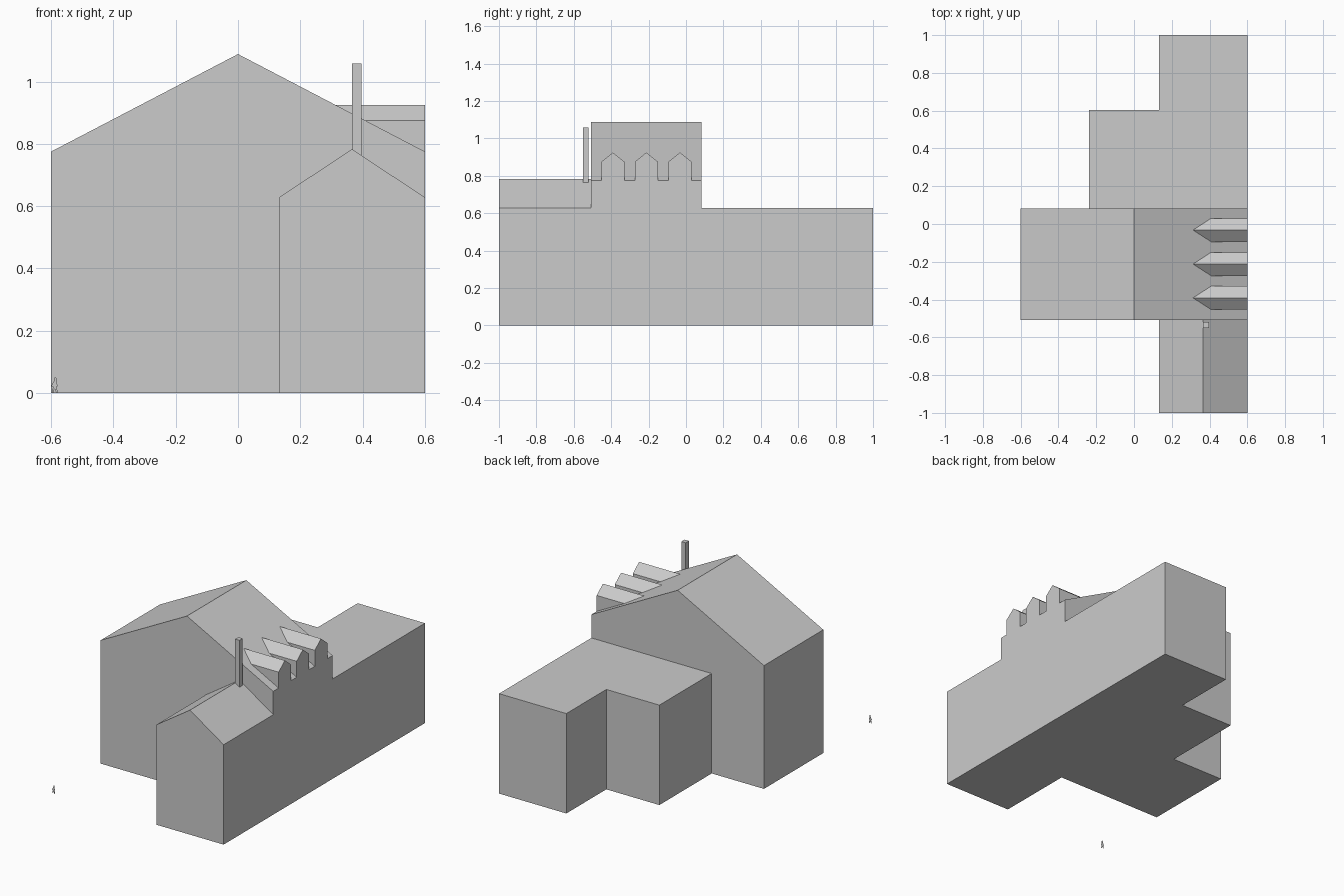
import bpy, bmesh

if "Cube" in bpy.data.objects:
    bpy.data.objects.remove(bpy.data.objects["Cube"])

def prism(name, profile, to3d, a, b):
    """Extrude a 2D profile from a to b; to3d maps (u, v, depth) to xyz."""
    bm = bmesh.new()
    lo = [bm.verts.new(to3d(u, v, a)) for u, v in profile]
    hi = [bm.verts.new(to3d(u, v, b)) for u, v in profile]
    bm.faces.new(lo)
    bm.faces.new(hi[::-1])
    n = len(profile)
    for i in range(n):
        j = (i + 1) % n
        bm.faces.new((lo[j], lo[i], hi[i], hi[j]))
    bmesh.ops.recalc_face_normals(bm, faces=bm.faces)
    mesh = bpy.data.meshes.new(name)
    bm.to_mesh(mesh)
    bm.free()
    ob = bpy.data.objects.new(name, mesh)
    bpy.context.collection.objects.link(ob)
    return ob

along_x = lambda u, v, d: (d, u, v)
along_y = lambda u, v, d: (u, d, v)
along_z = lambda u, v, d: (u, v, d)

def gable(x0, x1, z0, eaves, ridge):
    return [(x0, z0), (x1, z0), (x1, eaves), ((x0 + x1) / 2, ridge), (x0, eaves)]

# main gabled house
house = prism("house", gable(-0.6, 0.6, 0, 0.775, 1.088), along_y, -0.507, 0.083)

parts = []
# lower gabled front wing
parts.append(prism("front_wing", gable(0.132, 0.6, 0, 0.628, 0.783), along_y, -1, -0.4))
# stepped flat-roofed rear extension
parts.append(prism("rear_extension",
                   [(-0.237, 0), (0.6, 0), (0.6, 1), (0.132, 1), (0.132, 0.603), (-0.237, 0.603)],
                   along_z, 0, 0.628))
# three dormers flush with the right wall
for y in (-0.391, -0.212, -0.032):
    parts.append(prism("dormer", gable(y - 0.062, y + 0.062, 0.7, 0.875, 0.925),
                       along_x, 0.2, 0.6))
# slim chimney on the wing roof
parts.append(prism("chimney", [(0.366, -0.551), (0.396, -0.551), (0.396, -0.52), (0.366, -0.52)],
                   along_z, 0.7, 1.058))

# join everything into one clean shell
bpy.context.view_layer.objects.active = house
for p in parts:
    mod = house.modifiers.new("union", 'BOOLEAN')
    mod.operation = 'UNION'
    mod.solver = 'EXACT'
    mod.object = p
    bpy.ops.object.modifier_apply(modifier=mod.name)
    bpy.data.objects.remove(p)

# tiny flat scale figure standing by the front
outline = [(-0.597, 0), (-0.593, 0), (-0.589, 0.014), (-0.583, 0), (-0.578, 0), (-0.583, 0.02),
           (-0.579, 0.022), (-0.583, 0.038), (-0.583, 0.048), (-0.587, 0.052), (-0.59, 0.047),
           (-0.591, 0.038), (-0.6, 0.022), (-0.594, 0.02)]
prism("scale_figure", outline, along_y, -0.991, -0.99)
